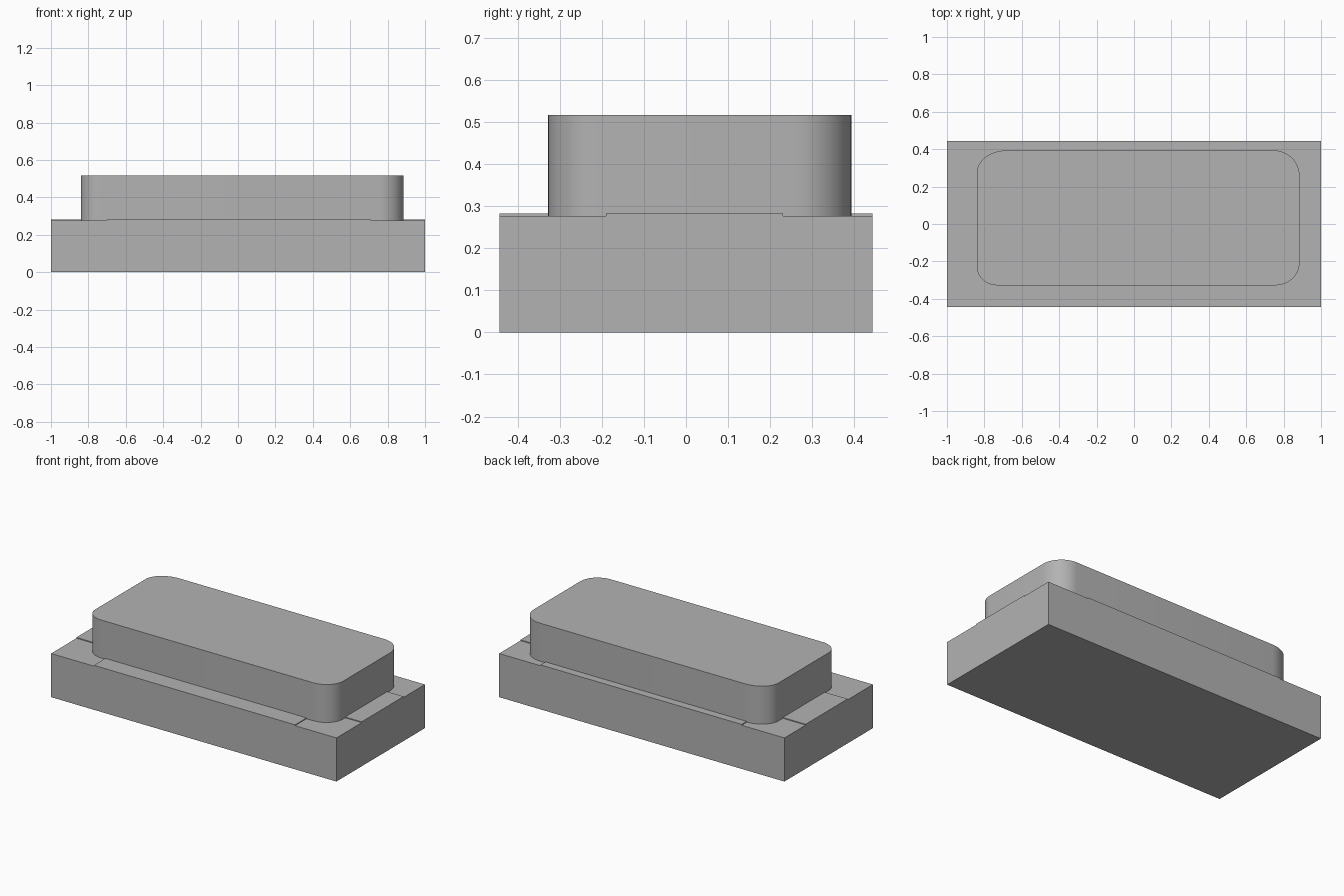
import bpy, bmesh
from math import sin, cos, pi

cube = bpy.data.objects.get("Cube")
if cube:
    bpy.data.objects.remove(cube, do_unlink=True)

grey = bpy.data.materials.new("plain grey")
grey.use_nodes = True
colour = (0.45, 0.45, 0.45, 1)
grey.diffuse_color = colour
grey.node_tree.nodes["Principled BSDF"].inputs["Base Color"].default_value = colour


def prism(name, outline, z0, z1):
    """Extrude a flat outline upward into a solid."""
    bm = bmesh.new()
    face = bm.faces.new([bm.verts.new((x, y, z0)) for x, y in outline])
    top = bmesh.ops.extrude_face_region(bm, geom=[face])["geom"]
    verts = [v for v in top if isinstance(v, bmesh.types.BMVert)]
    bmesh.ops.translate(bm, vec=(0, 0, z1 - z0), verts=verts)
    bmesh.ops.recalc_face_normals(bm, faces=bm.faces)
    mesh = bpy.data.meshes.new(name)
    bm.to_mesh(mesh)
    bm.free()
    mesh.materials.append(grey)
    obj = bpy.data.objects.new(name, mesh)
    bpy.context.collection.objects.link(obj)
    return obj


W, D = 1.0, 0.443
LOW, HIGH = 0.2765, 0.282

# Base block with a shallow raised cross, leaving four lowered corners
prism("base_block", [(-W, -D), (W, -D), (W, D), (-W, D)], 0, LOW)
left, right, front, back = -0.70, 0.71, -0.19, 0.23
prism("raised_cross", [
    (left, -D), (right, -D), (right, front), (W, front),
    (W, back), (right, back), (right, D), (left, D),
    (left, back), (-W, back), (-W, front), (left, front)], LOW, HIGH)

# Upper block with differently rounded corners: centre, radii, start angle
corners = [
    (0.75, 0.258, 0.135, 0.135, 0),
    (-0.685, 0.273, 0.155, 0.12, pi / 2),
    (-0.73, -0.228, 0.11, 0.10, pi),
    (0.755, -0.208, 0.13, 0.12, 1.5 * pi),
]
STEPS = 12
outline = []
for cx, cy, rx, ry, start in corners:
    for i in range(STEPS + 1):
        a = start + i * pi / 2 / STEPS
        outline.append((cx + rx * cos(a), cy + ry * sin(a)))
upper = prism("upper_block", outline, LOW, 0.517)

# Smooth the rounded sides while keeping the rims sharp
bpy.ops.object.select_all(action="DESELECT")
upper.select_set(True)
bpy.context.view_layer.objects.active = upper
bpy.ops.object.shade_smooth_by_angle(angle=0.6)
